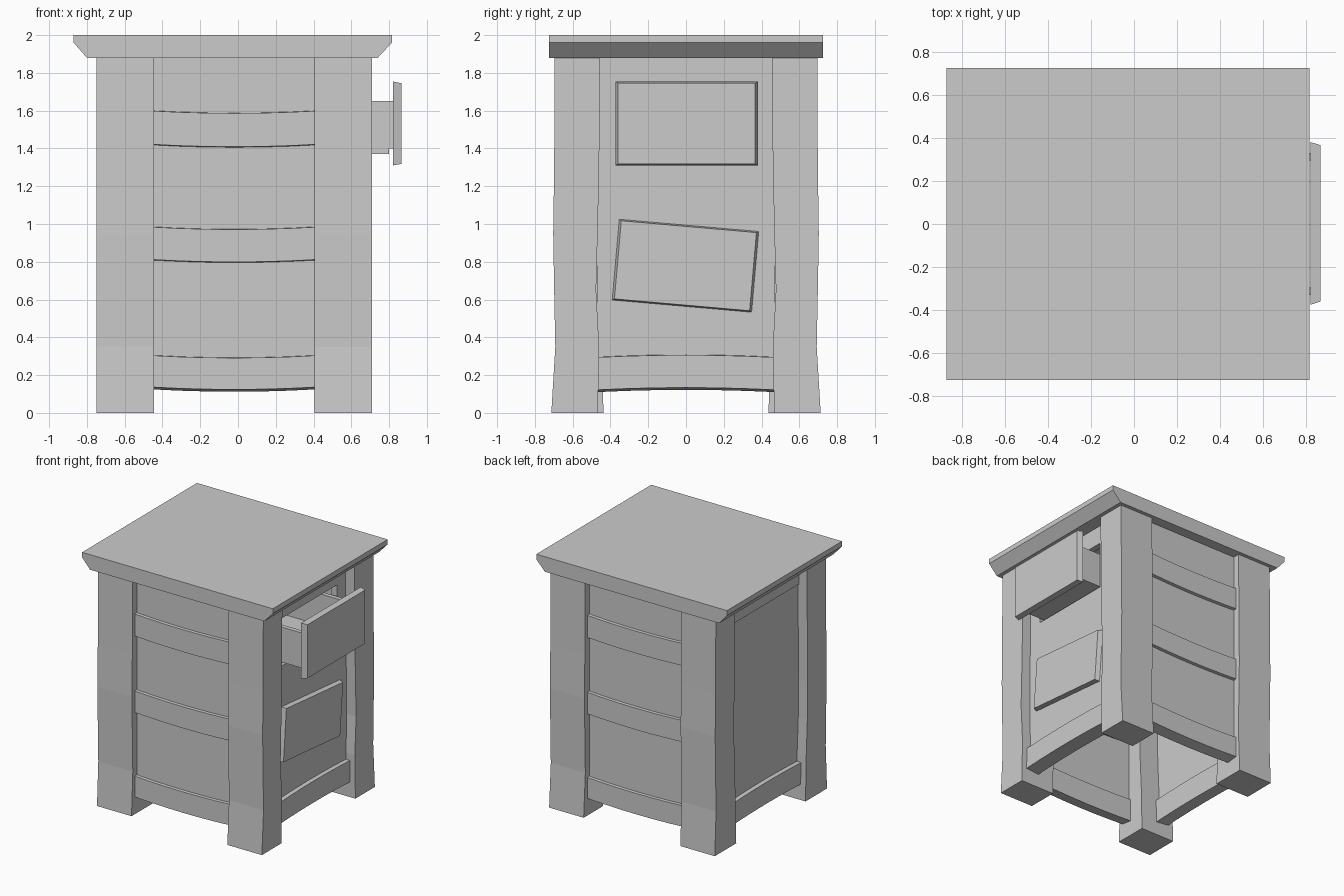
import bpy, bmesh, math
from mathutils import Matrix, Vector

if "Cube" in bpy.data.objects:
    bpy.data.objects.remove(bpy.data.objects["Cube"])


def finish(name, bm):
    bmesh.ops.recalc_face_normals(bm, faces=bm.faces)
    me = bpy.data.meshes.new(name)
    bm.to_mesh(me)
    bm.free()
    ob = bpy.data.objects.new(name, me)
    bpy.context.collection.objects.link(ob)
    return ob


def loft(name, rings):
    """Skin a list of equal-sized closed rings and cap both ends."""
    bm = bmesh.new()
    vs = [[bm.verts.new(p) for p in r] for r in rings]
    n = len(vs[0])
    for a, b in zip(vs, vs[1:]):
        for i in range(n):
            bm.faces.new((a[i], a[(i + 1) % n], b[(i + 1) % n], b[i]))
    bm.faces.new(vs[0][::-1])
    bm.faces.new(vs[-1])
    return finish(name, bm)


def box(name, x0, x1, y0, y1, z0, z1):
    return loft(name, [[(x0, y0, z), (x1, y0, z), (x1, y1, z), (x0, y1, z)]
                       for z in (z0, z1)])


def rail(name, along_x, a0, a1, outer, inner, z0, z1, bow):
    """Plank with a gently bowed outline and slanted upper and lower edges."""
    rings = []
    for i in range(7):
        t = i / 6
        a = a0 + (a1 - a0) * t
        d = bow * (1 - (2 * t - 1) ** 2)
        prof = [(outer, z0 + d + 0.012), (outer, z1 + d - 0.006),
                (inner, z1 + d), (inner, z0 + d)]
        rings.append([(a, o, z) if along_x else (o, a, z) for o, z in prof])
    return loft(name, rings)


def drawer_front(name, x, w, h, matrix):
    """Board whose outer face is slightly smaller than its back."""
    rings = [[(px, sy * (w - i), sz * (h - i * 0.6))
              for sy, sz in ((-1, -1), (1, -1), (1, 1), (-1, 1))]
             for px, i in ((x, 0), (x + 0.045, 0.014))]
    ob = loft(name, rings)
    ob.data.transform(matrix)
    return ob


CX = -0.02  # centre of the cabinet body

# Table top: chamfered profile extruded along y
prof = [(-0.80, 1.88), (0.74, 1.88), (0.815, 1.96), (0.815, 2.0),
        (-0.87, 2.0), (-0.87, 1.96)]
loft("table_top", [[(x, y, z) for x, z in prof] for y in (-0.725, 0.725)])

# Legs: slightly wavy posts (z, outer y, inner y)
right_wave = [(0, .713, .467), (.35, .692, .46), (.65, .698, .476),
              (.95, .703, .468), (1.3, .698, .46), (1.88, .695, .455)]
left_wave = [(0, .708, .437), (.35, .692, .445), (.65, .698, .46),
             (.95, .703, .465), (1.3, .698, .46), (1.88, .695, .455)]
for side, x0, x1, wave in (("left", -.75, -.445, left_wave),
                           ("right", .405, .71, right_wave)):
    for end, s in (("front", -1), ("back", 1)):
        loft(f"{end}_{side}_leg",
             [[(x0, s * o, z), (x1, s * o, z), (x1, s * i, z), (x0, s * i, z)]
              for z, o, i in wave])

# Front and back panels with three sagging rails each
for end, s in (("front", -1), ("back", 1)):
    box(f"{end}_panel", -.46, .42, *sorted((s * .64, s * .59)), .2, 1.88)
    for k, (z0, z1) in enumerate(((.125, .31), (.80, .99), (1.41, 1.605))):
        rail(f"{end}_rail_{k}", True, -.46, .42, s * .665, s * .57, z0, z1, -.013)

# Left panel with top board and bottom rail
box("left_panel", -.67, -.62, -.47, .47, .2, 1.88)
box("left_top_board", -.68, -.61, -.47, .47, 1.71, 1.88)
rail("left_bottom_rail", False, -.47, .47, -.705, -.59, .11, .30, .012)

# Right panel built around the open drawer hole
for n, y0, y1, z0, z1 in (("lower", -.47, .47, .2, 1.35), ("upper", -.47, .47, 1.73, 1.88),
                          ("front", -.47, -.35, 1.35, 1.73), ("back", .35, .47, 1.35, 1.73)):
    box(f"right_panel_{n}", .58, .63, y0, y1, z0, z1)
rail("right_bottom_rail", False, -.47, .47, .665, .55, .11, .30, .012)

# Open upper drawer
drawer_front("upper_drawer_front", .82, .377, .222,
             Matrix.Translation((0, .003, 1.532)))
for n, s in (("front", -1), ("back", 1)):
    box(f"drawer_side_{n}", .1, .82, *sorted((s * .33, s * .295)), 1.40, 1.65)
box("drawer_bottom", .1, .80, -.33, .33, 1.37, 1.40)
box("drawer_rear", .1, .135, -.295, .295, 1.40, 1.65)

# Crooked lower drawer front leaning on the panel
drawer_front("lower_drawer_front", .622, .373, .216,
             Matrix.Translation((0, -.003, .779)) @ Matrix.Rotation(math.radians(-5), 4, 'X'))
